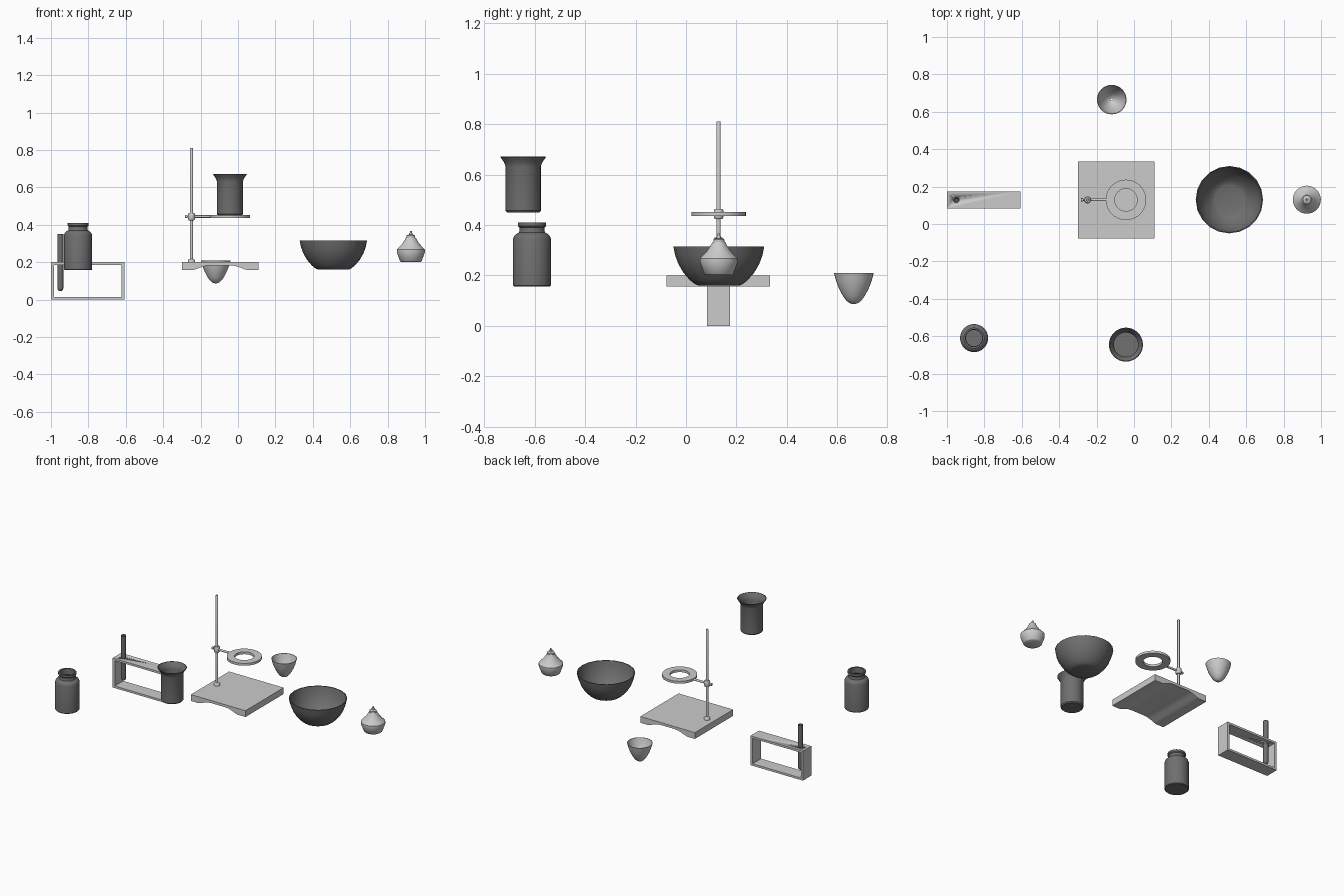
import bpy, bmesh, math
from mathutils import Vector

dark = bpy.data.materials.new("dark_glass")
dark.diffuse_color = (0.16, 0.16, 0.16, 1)


def finish(name, bm, mat=None, angle=40):
    bmesh.ops.recalc_face_normals(bm, faces=bm.faces)
    me = bpy.data.meshes.new(name)
    bm.to_mesh(me)
    bm.free()
    ob = bpy.data.objects.new(name, me)
    bpy.context.collection.objects.link(ob)
    if mat:
        me.materials.append(mat)
    bpy.ops.object.select_all(action='DESELECT')
    ob.select_set(True)
    bpy.context.view_layer.objects.active = ob
    bpy.ops.object.shade_smooth_by_angle(angle=math.radians(angle))
    return ob


def lathe(name, x, y, profile, n=32, mat=None, closed=False, axis='Z', z=0):
    """Revolve (radius, height) points; axis 'X' lays the part along x."""
    bm = bmesh.new()
    rings = []
    for r, h in profile:
        ring = []
        for i in range(1 if r == 0 else n):
            a = 2 * math.pi * i / n
            p = Vector((r * math.cos(a), r * math.sin(a), h))
            if axis == 'X':
                p = Vector((p.z, p.x, p.y))
            ring.append(bm.verts.new(p + Vector((x, y, z))))
        rings.append(ring)
    pairs = list(zip(rings, rings[1:]))
    if closed:
        pairs.append((rings[-1], rings[0]))
    for a, b in pairs:
        for i in range(n):
            j = (i + 1) % n
            q = [a[i % len(a)], a[j % len(a)], b[j % len(b)], b[i % len(b)]]
            q = list(dict.fromkeys(q))
            if len(q) > 2:
                bm.faces.new(q)
    return finish(name, bm, mat)


def rod(name, x, y, z0, z1, r, n=20, axis='Z', z=0):
    return lathe(name, x, y, [(0, z0), (r, z0), (r, z1), (0, z1)], n, axis=axis, z=z)


def extrude_y(name, loops, y0, y1):
    """Extrude an xz outline along y; a second loop makes a matching opening."""
    bm = bmesh.new()
    vs = [[[bm.verts.new((x, y, z)) for x, z in lp] for y in (y0, y1)] for lp in loops]
    for f, b in vs:
        for i in range(len(f)):
            j = (i + 1) % len(f)
            bm.faces.new((f[i], f[j], b[j], b[i]))
    for k in (0, 1):
        if len(vs) == 1:
            bm.faces.new(vs[0][k])
        else:
            o, c = vs[0][k], vs[1][k]
            for i in range(len(o)):
                j = (i + 1) % len(o)
                bm.faces.new((o[i], o[j], c[j], c[i]))
    return finish(name, bm, angle=20)


def rect(x0, x1, z0, z1):
    return [(x0, z0), (x1, z0), (x1, z1), (x0, z1)]


# Test tube rack: open rectangular frame with a hole for the tube
rack = extrude_y("tube_rack", [rect(-1, -0.607, 0, 0.2), rect(-0.984, -0.623, 0.014, 0.186)],
                 0.083, 0.174)
cutter = rod("tube_hole_cutter", -0.95, 0.129, 0.15, 0.25, 0.0165)
cutter.hide_render = True
cutter.hide_set(True)
hole = rack.modifiers.new("tube_hole", 'BOOLEAN')
hole.operation = 'DIFFERENCE'
hole.object = cutter

# Test tube with rounded bottom
R = 0.016
tube = [(R * math.sin(a), 0.061 - R * math.cos(a)) for a in [math.pi / 12 * k for k in range(7)]]
tube[0] = (0, 0.045)
lathe("test_tube", -0.95, 0.129, tube + [(R, 0.35), (0.0135, 0.35), (0.0135, 0.061), (0.008, 0.051), (0, 0.049)],
      20, dark)

# Reagent bottle
lathe("reagent_bottle", -0.855, -0.61, [
    (0, 0.157), (0.071, 0.157), (0.075, 0.161), (0.075, 0.345), (0.071, 0.356), (0.063, 0.364),
    (0.052, 0.37), (0.05, 0.376), (0.05, 0.39), (0.056, 0.396), (0.056, 0.41), (0.046, 0.41),
    (0.044, 0.372), (0.058, 0.359), (0.069, 0.343), (0.069, 0.164), (0, 0.164)], 32, dark)

# Beaker with flared lip
lathe("beaker", -0.043, -0.645, [
    (0, 0.45), (0.064, 0.45), (0.07, 0.457), (0.07, 0.632), (0.074, 0.645), (0.083, 0.659),
    (0.091, 0.67), (0.087, 0.671), (0.078, 0.658), (0.069, 0.645), (0.065, 0.63),
    (0.065, 0.456), (0, 0.456)], 32, dark)

# Stand base: plate with a shallow channel underneath
cx = -0.095
half = [(0.205, 0.2), (0.205, 0.157), (0.147, 0.157), (0.125, 0.164), (0.1, 0.174), (0.075, 0.181), (0.05, 0.183)]
outline = [(cx + x, z) for x, z in half] + [(cx - x, z) for x, z in reversed(half)]
extrude_y("stand_base", [outline], -0.077, 0.333)

# Upright rod, foot collar, clamp, arm and support ring
lathe("stand_rod", -0.249, 0.129, [(0, 0.195), (0.019, 0.195), (0.019, 0.21), (0.014, 0.216),
                                  (0.008, 0.218), (0.008, 0.808), (0.006, 0.811), (0, 0.811)], 20)
lathe("rod_clamp", -0.249, 0.129, [(0, 0.424), (0.015, 0.424), (0.019, 0.43), (0.019, 0.458),
                                  (0.015, 0.464), (0, 0.464)], 20)
rod("ring_arm", 0, 0.129, -0.249, -0.145, 0.007, 16, 'X', 0.444)
rod("clamp_screw", 0, 0.129, -0.274, -0.249, 0.005, 12, 'X', 0.444)
rod("clamp_knob", 0, 0.129, -0.284, -0.273, 0.009, 12, 'X', 0.444)
lathe("support_ring", -0.043, 0.129, [(0.06, 0.436), (0.108, 0.436), (0.108, 0.452), (0.06, 0.452)],
      40, closed=True)

# Funnel: curved cone with a small drain hole
lathe("funnel", -0.119, 0.665, [
    (0.079, 0.21), (0.07, 0.177), (0.059, 0.149), (0.044, 0.12), (0.031, 0.102), (0.018, 0.091),
    (0.006, 0.087), (0.006, 0.091), (0.016, 0.095), (0.028, 0.106), (0.041, 0.123), (0.056, 0.151),
    (0.067, 0.178), (0.076, 0.21)], 32, closed=True)

# Mixing bowl
lathe("bowl", 0.51, 0.13, [
    (0, 0.16), (0.08, 0.16), (0.095, 0.166), (0.115, 0.182), (0.14, 0.211), (0.16, 0.245),
    (0.173, 0.28), (0.18, 0.315), (0.175, 0.315), (0.168, 0.282), (0.155, 0.247), (0.136, 0.215),
    (0.111, 0.187), (0.092, 0.172), (0.078, 0.167), (0, 0.167)], 20, dark)

# Spirit lamp body with burner cap and wick
lathe("spirit_lamp", 0.924, 0.13, [
    (0, 0.202), (0.053, 0.202), (0.058, 0.206), (0.075, 0.252), (0.075, 0.268), (0.062, 0.281),
    (0.046, 0.298), (0.033, 0.318), (0.025, 0.333), (0, 0.333)])
lathe("burner_cap", 0.924, 0.13, [(0, 0.33), (0.022, 0.33), (0.022, 0.343), (0.018, 0.346), (0.009, 0.347),
                                 (0.009, 0.357), (0, 0.357)], 20)
rod("wick", 0.924, 0.13, 0.35, 0.367, 0.005, 12)
